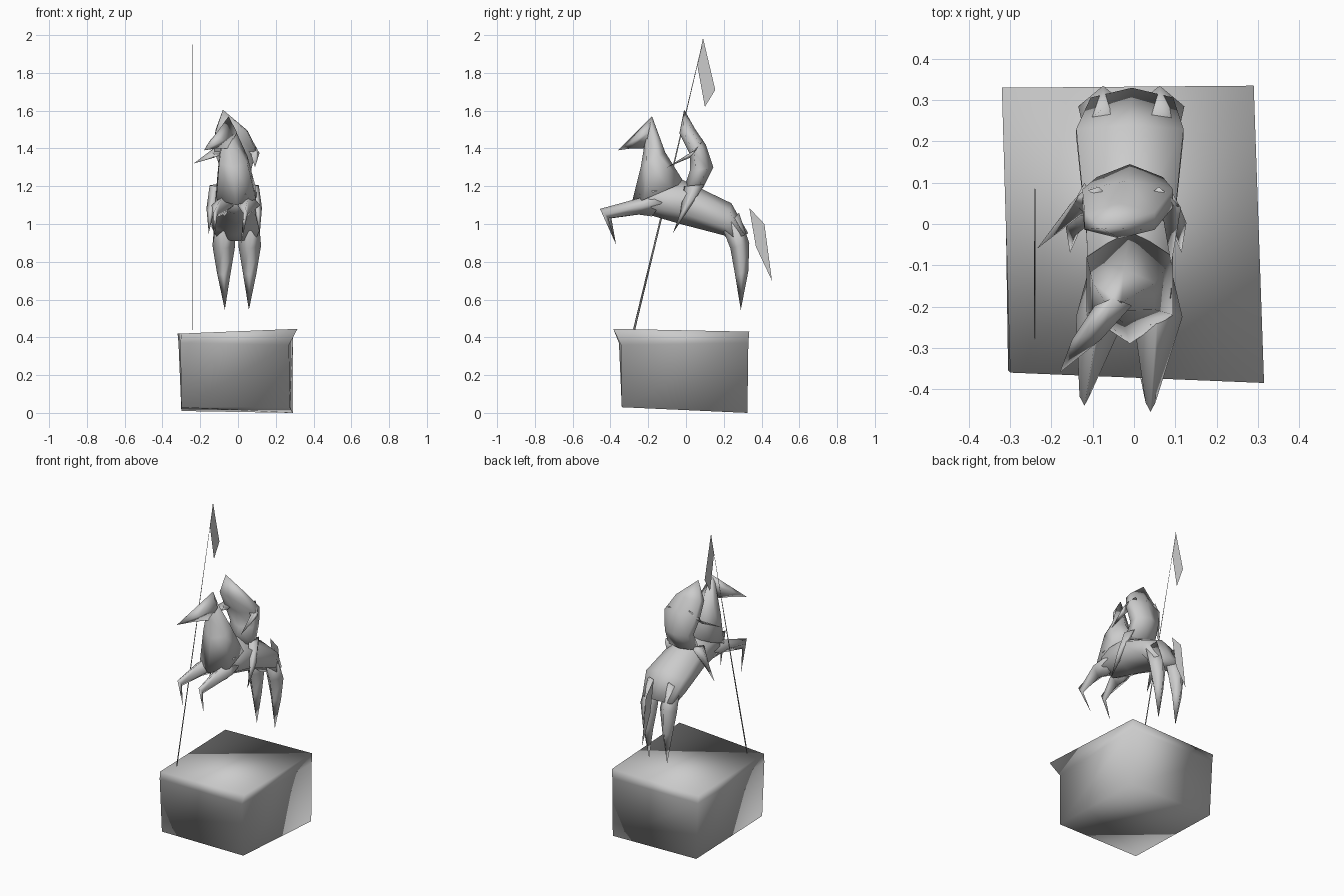
import bpy, bmesh, math
from mathutils import Vector


def finish(name, bm):
    bmesh.ops.remove_doubles(bm, verts=bm.verts, dist=0.0005)
    bmesh.ops.recalc_face_normals(bm, faces=bm.faces)
    for f in bm.faces:
        f.smooth = True
    me = bpy.data.meshes.new(name)
    bm.to_mesh(me)
    bm.free()
    ob = bpy.data.objects.new(name, me)
    bpy.context.collection.objects.link(ob)
    return ob


def loft(name, rings, n=6):
    """Each ring: x, top (y, z), bottom (y, z), half width. Width 0 with equal ends gives a tip."""
    bm = bmesh.new()
    wide = max(math.sin(2 * math.pi * k / n) for k in range(n))
    loops = []
    for x, yt, zt, yb, zb, w in rings:
        c = Vector((x, (yt + yb) / 2, (zt + zb) / 2))
        d = Vector((0, (yt - yb) / 2, (zt - zb) / 2))
        loops.append([bm.verts.new(c + d * math.cos(2 * math.pi * k / n)
                                   + Vector((w * math.sin(2 * math.pi * k / n) / wide, 0, 0)))
                      for k in range(n)])
    for a, b in zip(loops, loops[1:]):
        for k in range(n):
            bm.faces.new((a[k], a[(k + 1) % n], b[(k + 1) % n], b[k]))
    bm.faces.new(loops[0])
    bm.faces.new(loops[-1])
    bmesh.ops.dissolve_degenerate(bm, dist=0.0005, edges=bm.edges)
    return finish(name, bm)


def sheet(name, x, outline):
    bm = bmesh.new()
    bm.faces.new([bm.verts.new((x, y, z)) for y, z in outline])
    return finish(name, bm)


# Plinth: rough-hewn block with one overhanging top corner
bm = bmesh.new()
levels = [
    [(-.30, -.34, .03), (.275, -.34, .03), (.29, .325, .0), (-.30, .325, .01)],
    [(-.305, -.355, .37), (.27, -.345, .36), (.29, .33, .37), (-.315, .33, .37)],
    [(-.30, -.36, .42), (.315, -.385, .445), (.29, .335, .43), (-.32, .33, .42)],
]
lv = [[bm.verts.new(p) for p in ring] for ring in levels]
for a, b in zip(lv, lv[1:]):
    for k in range(4):
        bm.faces.new((a[k], a[(k + 1) % 4], b[(k + 1) % 4], b[k]))
bm.faces.new(lv[0])
bm.faces.new(lv[-1])
finish("plinth", bm)

# Horse
loft("horse_trunk", [
    (-.01, -.25, 1.18, -.23, 1.09, .05),
    (-.01, -.17, 1.22, -.20, 1.05, .10),
    (-.01, -.02, 1.235, -.03, 1.0, .105),
    (-.01, .24, 1.11, .20, .94, .13),
    (-.005, .33, .95, .235, .91, .10)])
loft("horse_neck", [
    (-.01, -.01, 1.22, -.29, 1.10, .105),
    (-.025, -.11, 1.38, -.24, 1.30, .075),
    (-.05, -.18, 1.57, -.22, 1.42, .02)])
loft("horse_head", [
    (-.05, -.18, 1.57, -.215, 1.40, .045),
    (-.115, -.27, 1.48, -.29, 1.40, .035),
    (-.18, -.36, 1.39, -.36, 1.39, 0)], n=4)

for side, x in (("left", -.075), ("right", .062)):
    loft("hind_leg_" + side, [
        (x, .28, 1.06, .20, .96, .05),
        (x, .335, .90, .235, .87, .06),
        (x, .33, .75, .26, .73, .036),
        (x * .93, .29, .545, .29, .545, 0)], n=4)

for side, x0, x1, x2, dy in (("left", -.07, -.12, -.13, .015), ("right", .05, .04, .015, 0)):
    loft("front_leg_" + side, [
        (x0, -.08, 1.18, -.18, 1.04, .045),
        (x0 * 1.15, -.20, 1.15, -.25, 1.05, .06),
        (x1, -.455 + dy, 1.08, -.41 + dy, 1.03, .012),
        (x2, -.37, .89, -.37, .89, 0)], n=4)

sheet("tail", -.007, [(.335, 1.085), (.415, 1.0), (.455, .70), (.37, .88)])

# Rider
loft("rider_torso", [
    (-.01, .09, 1.19, -.01, 1.19, .09),
    (-.01, .145, 1.30, .02, 1.28, .08),
    (-.015, .105, 1.42, .02, 1.37, .11),
    (-.035, .05, 1.50, -.035, 1.48, .085),
    (-.08, -.01, 1.605, -.01, 1.605, 0)])
loft("lance_arm", [
    (-.085, .09, 1.45, .02, 1.37, .03),
    (-.13, .075, 1.40, .02, 1.35, .025),
    (-.235, -.06, 1.32, -.06, 1.32, 0)], n=4)
loft("rein_arm", [
    (.06, .09, 1.44, .03, 1.38, .035),
    (.09, .06, 1.40, .02, 1.35, .024),
    (.09, -.10, 1.30, -.10, 1.30, 0)], n=4)
for side, s in (("left", -1), ("right", 1)):
    loft("rider_leg_" + side, [
        (-.02 + s * .10, .10, 1.21, -.01, 1.20, .03),
        (-.02 + s * .125, .035, 1.11, -.03, 1.06, .022),
        (-.02 + s * .135, -.07, .95, -.07, .95, 0)], n=4)

# Lance with pennant
loft("lance", [
    (-.24, -.269, .44, -.281, .44, .002),
    (-.24, -.12, 1.06, -.13, 1.06, .002),
    (-.24, .086, 1.95, .084, 1.95, .001)], n=4)
sheet("pennant", -.24, [(.09, 1.985), (.155, 1.71), (.10, 1.62), (.06, 1.84)])
